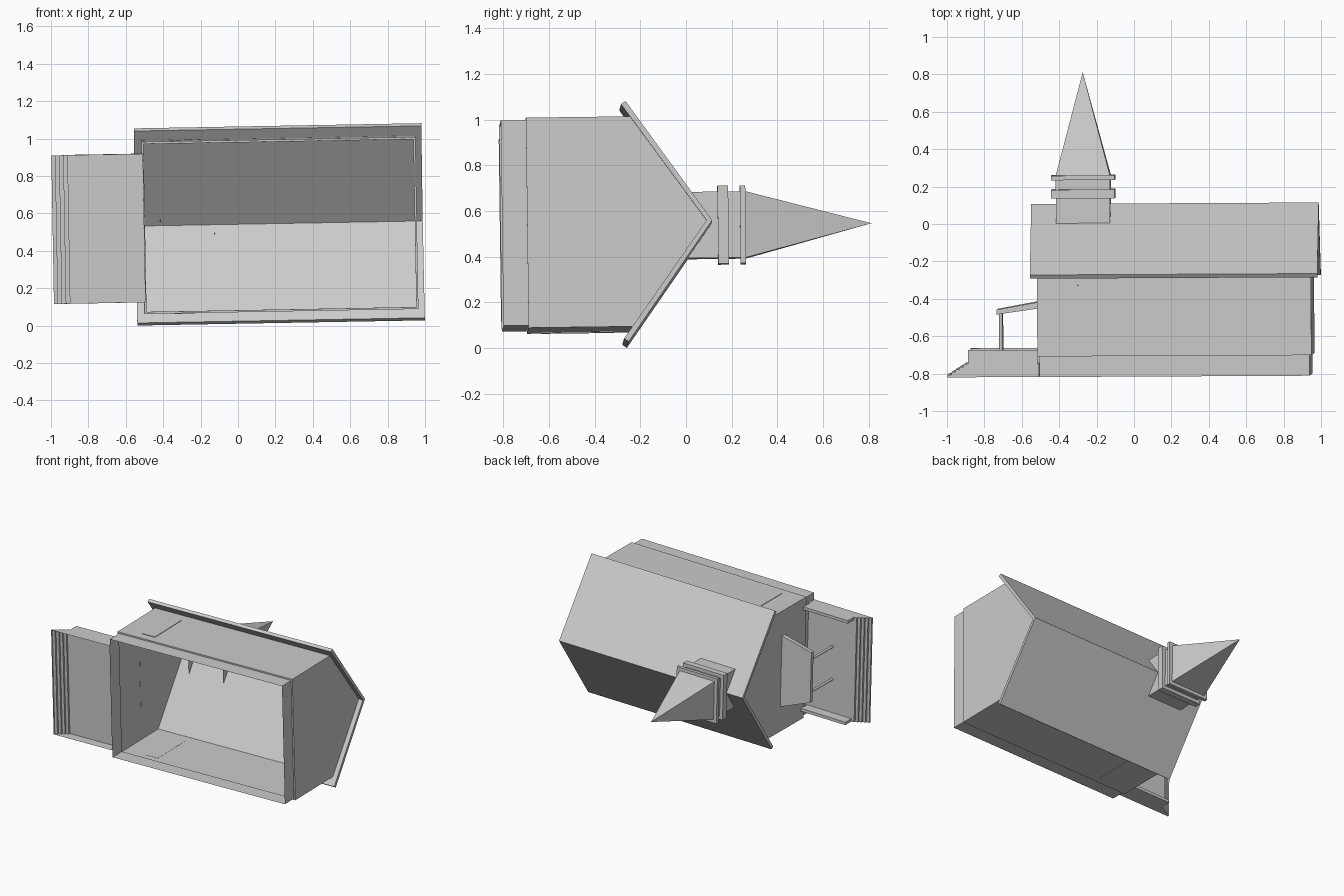
import bpy, bmesh, math
from mathutils import Matrix, Vector

if "Cube" in bpy.data.objects:
    bpy.data.objects.remove(bpy.data.objects["Cube"])

grey = bpy.data.materials.new("plain_grey")
grey.diffuse_color = (0.6, 0.6, 0.6, 1)
grey.use_nodes = True
grey.node_tree.nodes["Principled BSDF"].inputs["Base Color"].default_value = grey.diffuse_color

# The chapel lies on its side: x = length, w = width (world z), h = height (world y),
# with a slight lean
PLACE = Matrix(((1, -0.018, -0.005, 0),
                (0.005, -0.013, 1, 0),
                (0.018, 1, 0.013, 0.541),
                (0, 0, 0, 1)))


def finish(name, bm):
    bm.transform(PLACE)
    bmesh.ops.recalc_face_normals(bm, faces=bm.faces)
    me = bpy.data.meshes.new(name)
    bm.to_mesh(me)
    bm.free()
    me.materials.append(grey)
    ob = bpy.data.objects.new(name, me)
    bpy.context.collection.objects.link(ob)
    return ob


def box(name, x0, x1, w0, w1, h0, h1):
    bm = bmesh.new()
    bmesh.ops.create_cube(bm, size=1)
    for v in bm.verts:
        v.co = Vector(((x0 + x1) / 2 + v.co.x * (x1 - x0),
                       (w0 + w1) / 2 + v.co.y * (w1 - w0),
                       (h0 + h1) / 2 + v.co.z * (h1 - h0)))
    return finish(name, bm)


def sweep(name, a, b, closed=True):
    """Join two matching outlines, capping both ends; open outlines lack a bottom."""
    bm = bmesh.new()
    va = [bm.verts.new(p) for p in a]
    vb = [bm.verts.new(p) for p in b]
    n = len(a)
    for i in range(n if closed else n - 1):
        j = (i + 1) % n
        bm.faces.new((va[i], va[j], vb[j], vb[i]))
    bm.faces.new(va)
    bm.faces.new(vb)
    return finish(name, bm)


# Gabled walls, open underneath
gable = [(-0.46, -0.70), (-0.46, -0.243), (0, 0.088), (0.46, -0.243), (0.46, -0.70)]
sweep("gabled_walls", [(-0.512, w, h) for w, h in gable],
      [(0.953, w, h) for w, h in gable], closed=False)

# Slightly inset base course with its ledge
bm = bmesh.new()
rings = []
for inset, h in ((0, -0.70), (0.011, -0.70), (0.011, -0.81)):
    x0, x1, w = -0.512 + inset, 0.953 - inset, 0.46 - inset
    rings.append([bm.verts.new(p) for p in
                  ((x0, -w, h), (x1, -w, h), (x1, w, h), (x0, w, h))])
for r, s in zip(rings, rings[1:]):
    for i in range(4):
        j = (i + 1) % 4
        bm.faces.new((r[i], r[j], s[j], s[i]))
finish("base_course", bm)

# Folded roof slab
roof = [(0, 0.11), (0.527, -0.263), (0.513, -0.283), (0, 0.085),
        (-0.513, -0.283), (-0.527, -0.263)]
bm = bmesh.new()
ends = [[bm.verts.new((x, w, h)) for w, h in roof] for x in (-0.549, 0.988)]
for i in range(6):
    j = (i + 1) % 6
    bm.faces.new((ends[0][i], ends[0][j], ends[1][j], ends[1][i]))
for e in ends:
    bm.faces.new((e[0], e[1], e[2], e[3]))
    bm.faces.new((e[0], e[3], e[4], e[5]))
finish("roof", bm)

# Steeple: square sections stacked from the open bottom up to the tip
steeple = [(0.145, 0.0), (0.145, 0.14), (0.17, 0.14), (0.17, 0.187), (0.145, 0.187),
           (0.145, 0.238), (0.17, 0.238), (0.17, 0.262), (0.145, 0.262)]
bm = bmesh.new()
cx = -0.27
rings = [[bm.verts.new((cx + sx * r, sw * r, h))
          for sx, sw in ((-1, -1), (1, -1), (1, 1), (-1, 1))] for r, h in steeple]
tip = bm.verts.new((cx, 0, 0.813))
for i in range(4):
    j = (i + 1) % 4
    for r, s in zip(rings, rings[1:]):
        bm.faces.new((r[i], r[j], s[j], s[i]))
    bm.faces.new((rings[-1][i], rings[-1][j], tip))
finish("steeple", bm)

# Porch floor with five shallow steps, open underneath
N = 5
stair = [(-0.995, -0.81)]
for i in range(N):
    x = -0.995 + i * 0.11 / N
    h = -0.81 + (i + 1) * 0.07 / N
    stair += [(x, h), (x + 0.11 / N, h)]
stair[-1] = (-0.505, -0.74)
stair.append((-0.505, -0.81))
sweep("porch_and_steps", [(x, -0.397, h) for x, h in stair],
      [(x, 0.397, h) for x, h in stair], closed=False)

for s, side in ((-1, "left"), (1, "right")):
    # Low porch walls
    box("porch_wall_" + side, -0.885, -0.512, *sorted((s * 0.397, s * 0.375)), -0.74, -0.665)
    # Round canopy posts
    bm = bmesh.new()
    bmesh.ops.create_cone(bm, cap_ends=True, segments=12, radius1=0.009, radius2=0.009,
                          depth=0.275,
                          matrix=Matrix.Translation((-0.713, s * 0.125, -0.6025)))
    finish("canopy_post_" + side, bm)
    # Thin side panels
    box("side_panel_" + side, -0.35, -0.24, *sorted((s * 0.459, s * 0.464)), -0.64, -0.32)

# Sloping canopy, narrower at the front
sweep("canopy",
      [(-0.733, -0.19, -0.478), (-0.733, 0.19, -0.478), (-0.733, 0.19, -0.452),
       (-0.733, -0.19, -0.452)],
      [(-0.511, -0.27, -0.446), (-0.511, 0.27, -0.446), (-0.511, 0.27, -0.412),
       (-0.511, -0.27, -0.412)])
